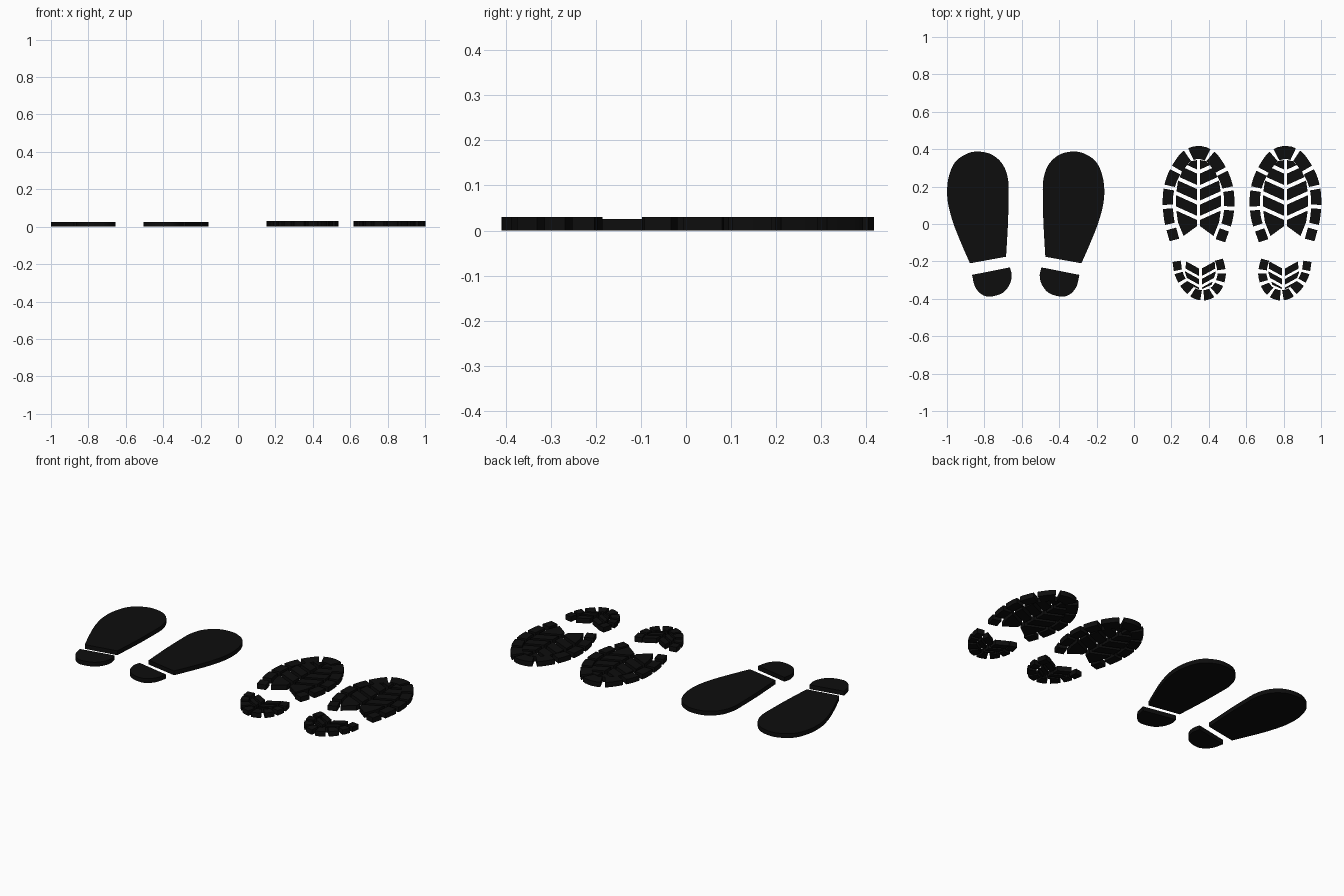
import bpy, bmesh, math
from mathutils import Vector

if "Cube" in bpy.data.objects:
    bpy.data.objects.remove(bpy.data.objects["Cube"])

MAT = bpy.data.materials.new("black_rubber")
MAT.diffuse_color = (0.004, 0.004, 0.004, 1)
MAT.use_nodes = True
MAT.node_tree.nodes["Principled BSDF"].inputs["Base Color"].default_value = MAT.diffuse_color


def spline(pts, n=8):
    """Open Catmull-Rom curve through the points."""
    p = [Vector(q) for q in pts]
    p = [2 * p[0] - p[1]] + p + [2 * p[-1] - p[-2]]
    out = []
    for a, b, c, d in zip(p, p[1:], p[2:], p[3:]):
        for i in range(n):
            t = i / n
            out.append(0.5 * (2 * b + (c - a) * t + (2 * a - 5 * b + 4 * c - d) * t * t
                              + (3 * b - a - 3 * c + d) * t ** 3))
    return out + [p[-2]]


def build(name, polys, height, mirror_x=None):
    """Extrude flat outlines into one object, optionally mirrored across x = mirror_x."""
    bm = bmesh.new()
    for poly in polys:
        pts = [((2 * mirror_x - x) if mirror_x is not None else x, y) for x, y in poly]
        face = bm.faces.new([bm.verts.new((x, y, 0)) for x, y in pts])
        ext = bmesh.ops.extrude_face_region(bm, geom=[face])
        top = [v for v in ext["geom"] if isinstance(v, bmesh.types.BMVert)]
        bmesh.ops.translate(bm, verts=top, vec=(0, 0, height))
    bmesh.ops.recalc_face_normals(bm, faces=bm.faces)
    me = bpy.data.meshes.new(name)
    bm.to_mesh(me)
    bm.free()
    me.materials.append(MAT)
    ob = bpy.data.objects.new(name, me)
    bpy.context.collection.objects.link(ob)
    bpy.ops.object.select_all(action='DESELECT')
    ob.select_set(True)
    bpy.context.view_layer.objects.active = ob
    bpy.ops.object.shade_smooth_by_angle(angle=math.radians(30))


def clip(poly, f):
    """Keep the part of a polygon where f >= 0 (f linear)."""
    out = []
    for a, b in zip(poly, poly[1:] + poly[:1]):
        fa, fb = f(a), f(b)
        if fa >= 0:
            out.append(a)
        if (fa >= 0) != (fb >= 0):
            out.append(a + (b - a) * (fa / (fa - fb)))
    return out


def rim(pts, spans, w_end, w_mid):
    """Blocks following a curve, thickened towards the inside of the print."""
    c = spline(pts, 12)
    s = [0]
    for a, b in zip(c, c[1:]):
        s.append(s[-1] + (b - a).length)

    def at(t):
        d = t * s[-1]
        i = min(max(k for k in range(len(s)) if s[k] <= d), len(c) - 2)
        u = (d - s[i]) / (s[i + 1] - s[i])
        tan = (c[min(i + 2, len(c) - 1)] - c[max(i - 1, 0)]).normalized()
        w = w_end + (w_mid - w_end) * math.sin(math.pi * t) ** 4
        p = c[i].lerp(c[i + 1], u)
        return p, p + Vector((tan.y, -tan.x)) * w

    blocks = []
    for t0, t1 in spans:
        pr = [at(t0 + (t1 - t0) * k / 5) for k in range(6)]
        blocks.append([p[0] for p in pr] + [p[1] for p in reversed(pr)])
    return blocks


def chevrons(half, xc, bands, slope):
    """Slice a left-half outline and its mirror into sloping bars."""
    blocks = []
    for sgn in (-1, 1):
        poly = [Vector((xc + sgn * x, y)) for x, y in half]
        for lo, hi in bands:
            q = clip(poly, lambda p: p.y - slope * abs(p.x - xc) - lo)
            q = clip(q, lambda p: hi - p.y + slope * abs(p.x - xc)) if q else q
            if len(q) > 2:
                blocks.append(q)
    return blocks


# Plain shoe prints: sole and heel, left and right
sole = spline([(-.877, -.21), (-.92, -.112), (-.968, .01), (-.997, .13), (-.993, .24),
               (-.957, .33), (-.89, .377), (-.825, .387), (-.755, .368), (-.70, .315),
               (-.673, .235), (-.671, .13), (-.674, 0), (-.684, -.175)])
heel = spline([(-.866, -.272), (-.85, -.335), (-.815, -.376), (-.77, -.388),
               (-.705, -.37), (-.667, -.327), (-.654, -.277), (-.663, -.232)])
for side, mx in (("left", None), ("right", -.579)):
    build(side + "_plain_sole", [sole], .026, mx)
    build(side + "_plain_heel", [heel], .026, mx)

# Treaded front: rim blocks and chevron bars
half_spans = [(0, .05), (.074, .145), (.163, .235), (.253, .325), (.343, .428)]
spans = half_spans + [(.449, .551)] + [(1 - b, 1 - a) for a, b in half_spans]
front = rim([(.19, -.092), (.16, .03), (.155, .16), (.182, .27), (.243, .37), (.295, .407),
             (.343, .417), (.395, .407), (.447, .37), (.507, .27), (.535, .16),
             (.529, .03), (.487, -.098)], spans, .053, .07)
front += chevrons([(.009, .342), (.042, .335), (.085, .288), (.11, .23), (.12, .16),
                   (.12, .08), (.11, .01), (.08, -.064), (.009, -.012)], .345,
                  [(.288, .5), (.205, .266), (.122, .183), (.04, .10), (-.2, .018)], .45)

# Treaded heel: rim blocks and short chevron bars
heel_rim = rim([(.475, -.185), (.487, -.23), (.490, -.28), (.47, -.345), (.43, -.39),
                (.37, -.409), (.305, -.39), (.25, -.335), (.218, -.27), (.206, -.203)],
               [(0, .1), (.14, .225), (.26, .36), (.395, .495), (.53, .63),
                (.665, .765), (.80, .885), (.915, 1)], .044, .055)
heel_rim += chevrons([(.008, -.19), (.075, -.19), (.082, -.26), (.06, -.325), (.008, -.348)], .355,
                     [(-.282, -.242), (-.328, -.298), (-.42, -.344)], .55)

for side, mx in (("left", None), ("right", .5775)):
    build(side + "_tread_front", front, .03, mx)
    build(side + "_tread_heel", heel_rim, .03, mx)
